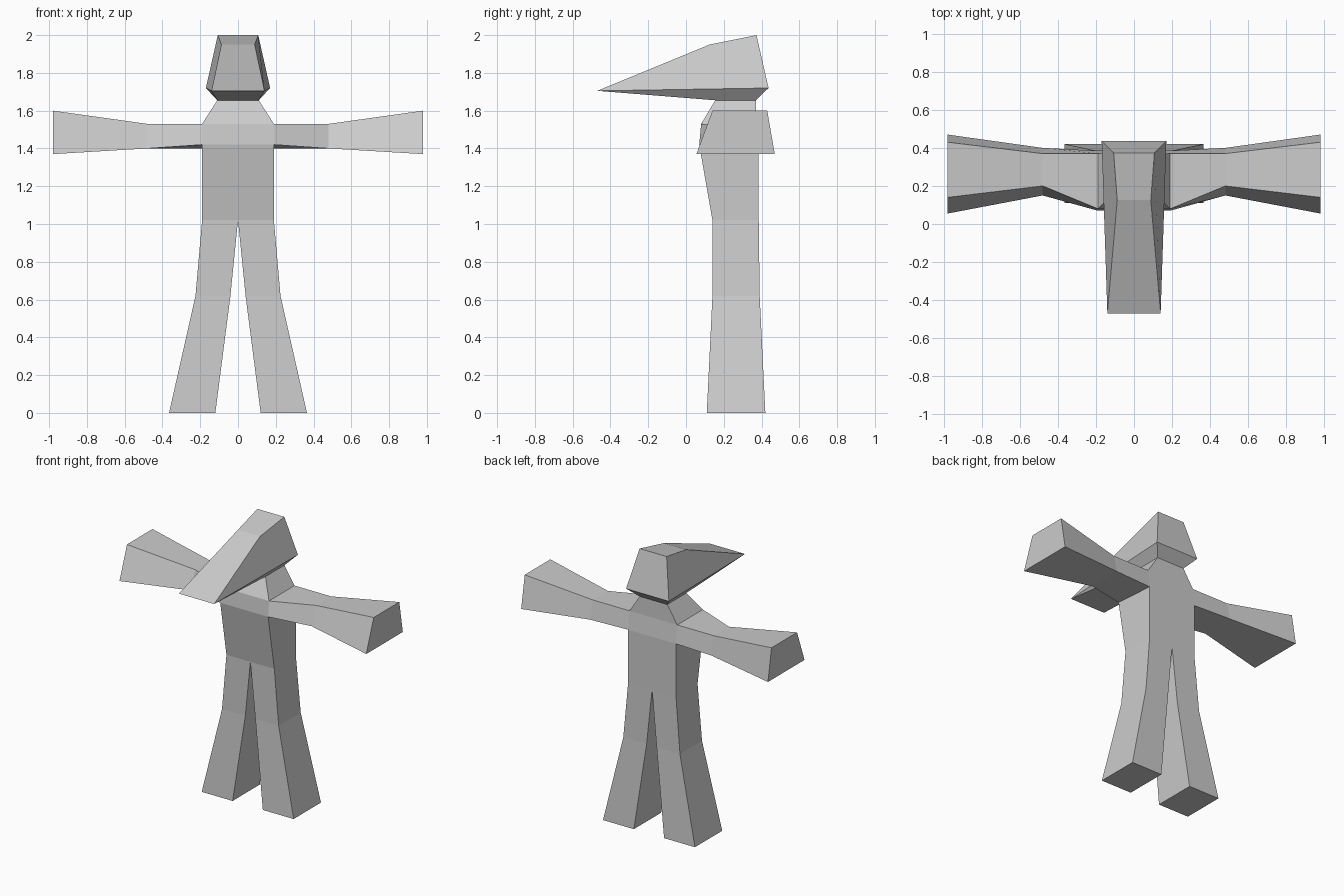
import bpy, bmesh

if "Cube" in bpy.data.objects:
    bpy.data.objects.remove(bpy.data.objects["Cube"])

grey = bpy.data.materials.new("plain grey")
grey.diffuse_color = (0.6, 0.6, 0.6, 1)
grey.use_nodes = True
grey.node_tree.nodes["Principled BSDF"].inputs["Base Color"].default_value = grey.diffuse_color


def loft(name, rings, cap_start=False, cap_end=False, skip=(), mirror=False):
    """Join four-cornered rings; skip holds (segment, side) pairs left open."""
    bm = bmesh.new()
    vs = [[bm.verts.new(p) for p in r] for r in rings]
    for i in range(len(vs) - 1):
        for k in range(4):
            if (i, k) not in skip:
                j = (k + 1) % 4
                bm.faces.new((vs[i][k], vs[i][j], vs[i + 1][j], vs[i + 1][k]))
    if cap_start:
        bm.faces.new(vs[0][::-1])
    if cap_end:
        bm.faces.new(vs[-1])
    if mirror:
        both = bmesh.ops.duplicate(bm, geom=bm.verts[:] + bm.edges[:] + bm.faces[:])["geom"]
        for v in [g for g in both if isinstance(g, bmesh.types.BMVert)]:
            v.co.x = -v.co.x
        bmesh.ops.reverse_faces(bm, faces=[g for g in both if isinstance(g, bmesh.types.BMFace)])
    mesh = bpy.data.meshes.new(name)
    bm.to_mesh(mesh)
    bm.free()
    mesh.materials.append(grey)
    obj = bpy.data.objects.new(name, mesh)
    bpy.context.collection.objects.link(obj)


def level(x0, x1, yf, yb, zf, zb=None):
    """Horizontal ring, front edge at zf and back edge at zb."""
    zb = zf if zb is None else zb
    return [(x0, yf, zf), (x1, yf, zf), (x1, yb, zb), (x0, yb, zb)]


def wide(w, yf, yb, zf, zb=None):
    return level(-w, w, yf, yb, zf, zb)


# Shared rings
hips = wide(0.19, 0.14, 0.385, 1.02)
chest = wide(0.19, 0.07, 0.385, 1.42, 1.40)
shoulders = wide(0.19, 0.08, 0.37, 1.53)
collar = wide(0.11, 0.155, 0.37, 1.655)

# Legs, flaring to the feet
loft("legs", [level(0.12, 0.365, 0.11, 0.42, 0),
              level(0.04, 0.225, 0.14, 0.39, 0.62),
              level(0, 0.19, 0.14, 0.385, 1.02)], cap_start=True, mirror=True)

# Torso and neck
loft("torso", [hips, chest])
loft("neck", [shoulders, collar])


# Arms run through the chest from hand to hand
def arm_ring(x, top_front, top_back, low_front, low_back):
    return [(x, *top_front), (x, *low_front), (x, *low_back), (x, *top_back)]


arm = [(0.98, (0.14, 1.6), (0.43, 1.6), (0.055, 1.37), (0.47, 1.37)),
       (0.48, (0.20, 1.53), (0.37, 1.53), (0.15, 1.40), (0.40, 1.40)),
       (0.19, (0.08, 1.53), (0.37, 1.53), (0.07, 1.42), (0.385, 1.40))]
rings = [arm_ring(-x, *r) for x, *r in arm] + [arm_ring(x, *r) for x, *r in arm[::-1]]
loft("arms", rings, cap_start=True, cap_end=True, skip={(2, 1), (2, 3)})

# Head with a long wedge beak
beak = [(-0.14, -0.47, 1.705), (0.14, -0.47, 1.705), (0.17, 0.437, 1.72), (-0.17, 0.437, 1.72)]
crown = [(-0.088, 0.125, 1.95), (0.088, 0.125, 1.95), (0.107, 0.373, 2.0), (-0.107, 0.373, 2.0)]
loft("head", [collar, beak, crown], cap_end=True)
